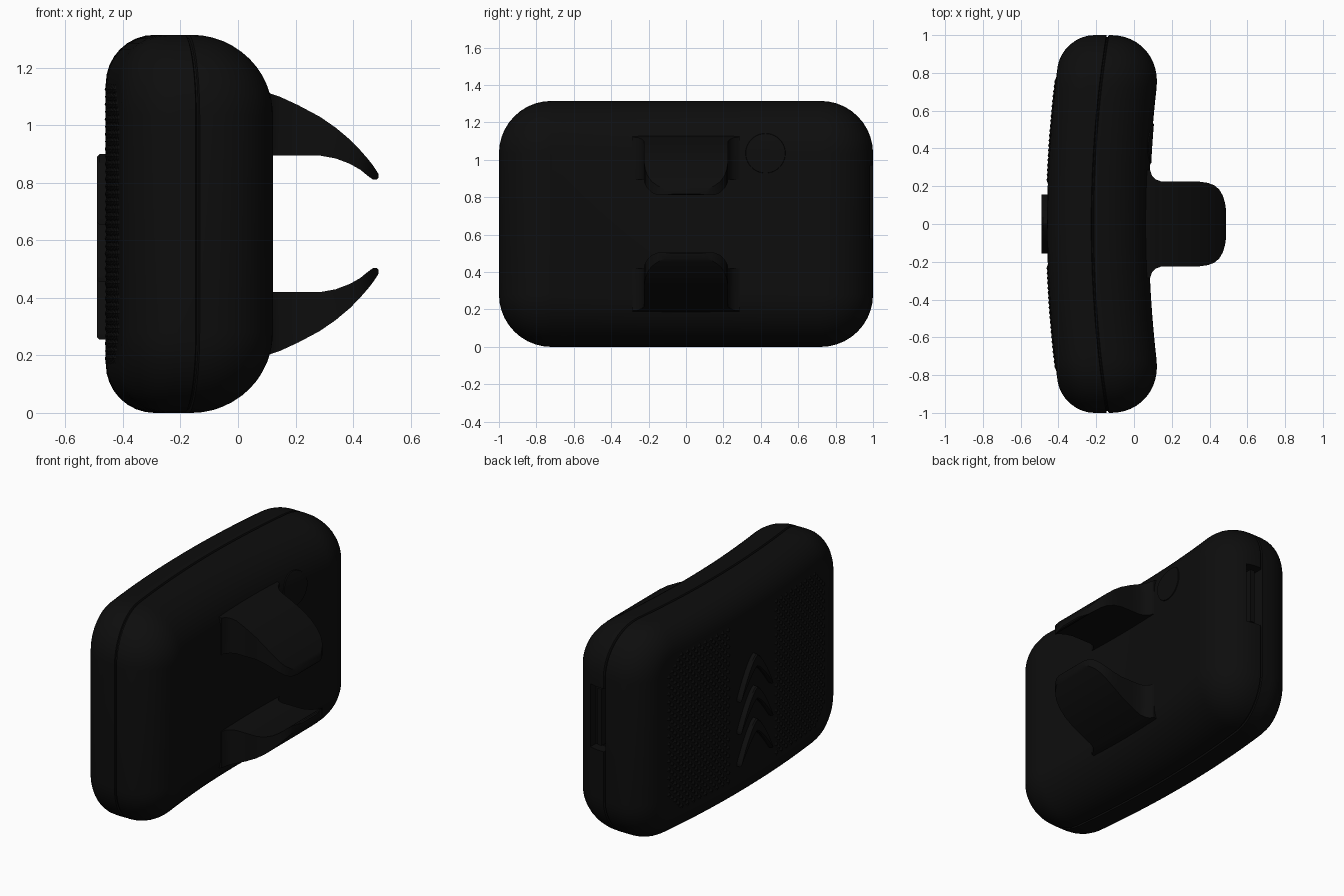
import bpy, bmesh, math
from mathutils import Vector

if "Cube" in bpy.data.objects:
    bpy.data.objects.remove(bpy.data.objects["Cube"], do_unlink=True)

black = bpy.data.materials.new("matte black")
black.use_nodes = True
black.diffuse_color = (0.004, 0.004, 0.004, 1)
black.node_tree.nodes["Principled BSDF"].inputs["Base Color"].default_value = (0.004, 0.004, 0.004, 1)

CZ, R, BEND = 0.6575, 0.28, 0.08      # mid height, edge radius, curvature along y
OUT, INN, SEAM = -0.46, 0.078, -0.22  # outer face, inner face and seam at y = 0


def finish(name, bm, smooth=True):
    bmesh.ops.recalc_face_normals(bm, faces=bm.faces)
    mesh = bpy.data.meshes.new(name)
    bm.to_mesh(mesh)
    bm.free()
    mesh.materials.append(black)
    ob = bpy.data.objects.new(name, mesh)
    bpy.context.collection.objects.link(ob)
    if smooth:
        shade(ob)
    return ob


def shade(ob):
    bpy.ops.object.select_all(action='DESELECT')
    ob.select_set(True)
    bpy.context.view_layer.objects.active = ob
    bpy.ops.object.shade_smooth_by_angle(angle=math.radians(32))


def box(name, lo, hi):
    bm = bmesh.new()
    bmesh.ops.create_cube(bm, size=1)
    for v in bm.verts:
        v.co = Vector(((a + b) / 2 + c * (b - a) for a, b, c in zip(lo, hi, v.co)))
    return finish(name, bm, False)


# --- curved body shell: rounded outline swept over a thickness profile ---
def top_outline(inset):
    r = max(R - inset, 0.004)
    y0, z0 = 1 - inset - r, CZ - inset - r
    arc = [math.radians(a * 9) for a in range(11)]
    right = [(y0 + r * math.sin(a), z0 + r * math.cos(a)) for a in arc]
    flat = [(y0 * (i / 12 - 1), z0 + r) for i in range(1, 24)]
    return [(-y, z) for y, z in reversed(right)] + flat + right


profile = []
for i in range(9):                      # outer edge rounding
    a = math.radians(90 * i / 8)
    profile.append((OUT + 0.17 - 0.17 * math.cos(a), 0.17 - 0.17 * math.sin(a)))
profile += [(SEAM - 0.007, 0), (SEAM - 0.003, 0.01), (SEAM + 0.003, 0.01), (SEAM + 0.007, 0)]
for i in range(13):                     # broad inner edge rounding
    a = math.radians(90 * i / 12)
    profile.append((INN - R + R * math.sin(a), R - R * math.cos(a)))

bm = bmesh.new()
rings = []
for x, inset in profile:
    top = top_outline(inset)
    pts = top + [(y, -z) for y, z in reversed(top)]
    rings.append([bm.verts.new((x + BEND * y * y, y, z + CZ)) for y, z in pts])
n = len(rings[0])
for a, b in zip(rings, rings[1:]):
    for i in range(n):
        bm.faces.new((a[i], a[(i + 1) % n], b[(i + 1) % n], b[i]))
for ring in (rings[0], rings[-1]):
    for i in range(n // 2 - 1):
        bm.faces.new((ring[i], ring[i + 1], ring[n - 2 - i], ring[n - 1 - i]))
body = finish("body_shell", bm, False)

# --- strap slot cut into the back end ---
cutter = box("slot_cutter", (-0.145, 0.93, 0.58), (-0.035, 1.1, 0.97))
mod = body.modifiers.new("slot", 'BOOLEAN')
mod.object, mod.operation, mod.solver = cutter, 'DIFFERENCE', 'EXACT'
bpy.context.view_layer.objects.active = body
bpy.ops.object.modifier_apply(modifier="slot")
bpy.data.objects.remove(cutter, do_unlink=True)
shade(body)
box("slot_bar", (-0.105, 0.92, 0.6), (-0.075, 0.975, 0.95))

# --- two hooked claws: x, upper z, lower z, half width ---
claw = [
    (0.03, 1.135, 0.895, 0.29), (0.085, 1.122, 0.895, 0.285), (0.095, 1.119, 0.895, 0.257),
    (0.115, 1.11, 0.895, 0.236), (0.145, 1.1, 0.895, 0.225), (0.21, 1.07, 0.895, 0.225),
    (0.285, 1.03, 0.895, 0.225), (0.34, 0.992, 0.885, 0.225), (0.39, 0.95, 0.866, 0.218),
    (0.425, 0.914, 0.846, 0.205), (0.452, 0.883, 0.824, 0.182), (0.47, 0.86, 0.811, 0.15),
    (0.482, 0.842, 0.811, 0.112), (0.488, 0.832, 0.817, 0.07)]
for name, side in (("upper_claw", 1), ("lower_claw", -1)):
    bm = bmesh.new()
    loops = [[bm.verts.new((x, y, CZ + side * (z - CZ)))
              for y, z in ((-w, zt), (w, zt), (w, zb), (-w, zb))] for x, zt, zb, w in claw]
    for a, b in zip(loops, loops[1:]):
        for i in range(4):
            bm.faces.new((a[i], a[(i + 1) % 4], b[(i + 1) % 4], b[i]))
    bm.faces.new(loops[0])
    bm.faces.new(loops[-1])
    finish(name, bm)


# --- round button following the inner surface ---
def inner_x(y, z):
    over = max(0, abs(z - CZ) - (CZ - R))
    return INN - R + math.sqrt(R * R - over * over) + BEND * y * y


bm = bmesh.new()
prev = None
for r, lift in ((0.025, 0.005), (0.05, 0.005), (0.08, 0.005), (0.105, 0.005), (0.11, -0.01)):
    pts = [(0.425 + r * math.cos(math.tau * i / 40), 1.035 + r * math.sin(math.tau * i / 40)) for i in range(40)]
    ring = [bm.verts.new((inner_x(y, z) + lift, y, z)) for y, z in pts]
    if prev:
        for i in range(40):
            bm.faces.new((prev[i], prev[(i + 1) % 40], ring[(i + 1) % 40], ring[i]))
    else:
        bm.faces.new(ring)
    prev = ring
finish("round_button", bm)

# --- diamond knurling on both halves of the outer face ---
bm = bmesh.new()
STEP, HALF = 0.052, 0.023
for side in (-1, 1):
    for row in range(-18, 19):
        for col in range(22):
            if (row + col) % 2:
                continue
            y, z = 0.235 + col * STEP / 2, row * STEP / 2
            # keep the corners of the panel rounded
            if math.hypot(max(0, y - 0.64), max(0, abs(z) - 0.36)) > 0.12:
                continue
            y *= side
            ring = [bm.verts.new((OUT + BEND * (y + dy) ** 2 + 0.001, y + dy, CZ + z + dz))
                    for dy, dz in ((HALF, 0), (0, HALF), (-HALF, 0), (0, -HALF))]
            tip = bm.verts.new((OUT + BEND * y * y - 0.008, y, CZ + z))
            for i in range(4):
                bm.faces.new((ring[i], ring[(i + 1) % 4], tip))
            bm.faces.new(ring)
finish("knurled_grip", bm, False)

# --- three raised curved ridges on the centre band ---
for k in range(3):
    bm = bmesh.new()
    base = 0.255 + 0.2 * k
    rows = []
    for i in range(17):
        y = -0.155 + 0.31 * i / 16
        t = abs(y) / 0.155
        low = base + 0.165 * (1 - t ** 1.3)
        high = low + 0.02 + 0.06 * (1 - t * t)
        rows.append([bm.verts.new((x, y, z)) for x, z in
                     ((-0.445, low), (-0.482, low), (-0.49, low + 0.008),
                      (-0.49, high - 0.008), (-0.482, high), (-0.445, high))])
    for a, b in zip(rows, rows[1:]):
        for i in range(6):
            bm.faces.new((a[i], a[(i + 1) % 6], b[(i + 1) % 6], b[i]))
    bm.faces.new(rows[0])
    bm.faces.new(rows[-1])
    finish(f"grip_ridge_{k + 1}", bm)
